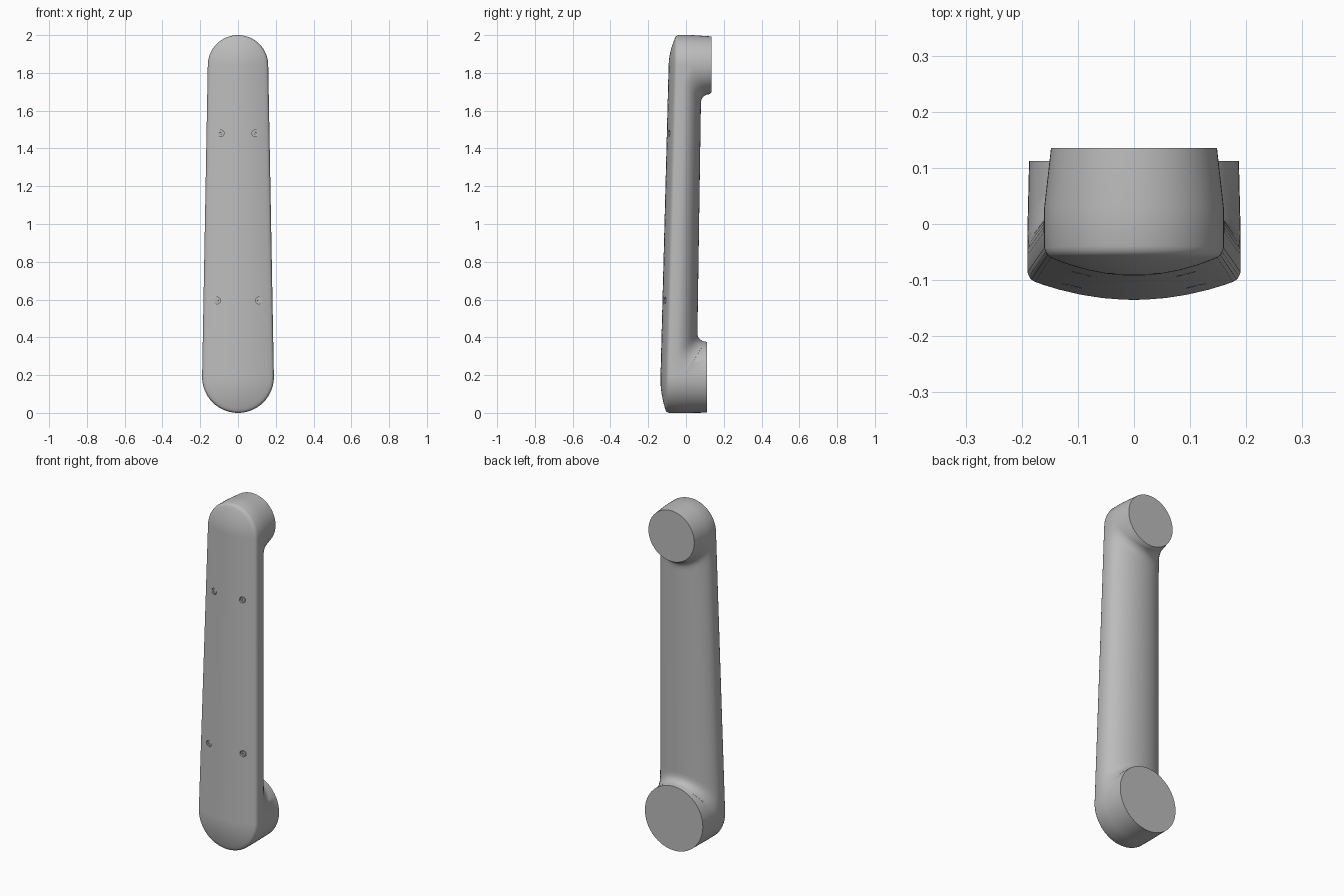
import bpy, bmesh
from math import sin, cos, pi, hypot, sqrt, radians
from mathutils import Matrix, Vector

cube = bpy.data.objects.get("Cube")
if cube:
    bpy.data.objects.remove(cube, do_unlink=True)

grey = bpy.data.materials.new("satin_grey")
grey.use_nodes = True
grey.diffuse_color = (0.5, 0.5, 0.5, 1)
grey.node_tree.nodes["Principled BSDF"].inputs["Base Color"].default_value = (0.5, 0.5, 0.5, 1)

# Joint ends: centre height, outline radius, foot radius, rim centre, rim radius, rim depth, direction to arm
LOW = dict(c=0.19, r=0.19, foot=0.188, rim_c=0.188, rim_r=0.187, rim_y=0.112, way=1)
TOP = dict(c=1.84, r=0.16, foot=0.153, rim_c=1.845, rim_r=0.148, rim_y=0.135, way=-1)
COVE = 0.043
CROWN, ROUND = 0.037, 0.012


def along(z, a, b):
    """Value running linearly from the low joint to the top joint."""
    return a + (b - a) * (z - LOW["c"]) / (TOP["c"] - LOW["c"])


def front(z): return along(z, -0.135, -0.092)
def edge(z): return front(z) + CROWN + ROUND
def back(z): return along(z, 0.057, 0.082)
def width(z): return along(z, LOW["r"], TOP["r"])


def cove(x, z, end):
    """Extra depth of the fillet that runs into a joint boss."""
    d = hypot(x, (z - end["c"]) * end["r"] / end["foot"]) - end["r"]
    d = min(max(d, 0), COVE)
    return COVE - sqrt(COVE ** 2 - (COVE - d) ** 2)


def grid(bm, rows):
    verts = [[bm.verts.new(p) for p in row] for row in rows]
    for a, b in zip(verts, verts[1:]):
        for i in range(len(a) - 1):
            bm.faces.new((a[i], a[i + 1], b[i + 1], b[i]))


def new_object(name, bm):
    mesh = bpy.data.meshes.new(name)
    bm.to_mesh(mesh)
    bm.free()
    mesh.materials.append(grey)
    obj = bpy.data.objects.new(name, mesh)
    bpy.context.collection.objects.link(obj)
    return obj


def activate(obj):
    bpy.ops.object.select_all(action='DESELECT')
    obj.select_set(True)
    bpy.context.view_layer.objects.active = obj


# Rounded back of the arm, as columns running from boss to boss
N, H = 32, 16
angles = [-pi / 2 + pi * i / N for i in range(N + 1)]
half = [0.5 * (i / H) ** 2.5 for i in range(H + 1)]
steps = half + [1 - t for t in reversed(half[:-1])]
rows = []
for t in steps:
    row = []
    for a in angles:
        z0 = LOW["c"] + LOW["foot"] * cos(a)
        z1 = TOP["c"] - TOP["foot"] * cos(a)
        z = z0 + (z1 - z0) * t
        x = width(z) * sin(a)
        start = edge(z) + 0.03
        y = start + (back(z) - start) * cos(a) + cove(x, z, LOW) + cove(x, z, TOP)
        row.append(Vector((x, y, z)))
    rows.append(row)


def arc(c, r, y, sign):
    return [Vector((r * sin(a), y, c + sign * r * cos(a))) for a in angles]


bm = bmesh.new()
rims, outer = [], []
for end, foot in ((LOW, rows[0]), (TOP, rows[-1])):
    inner_rim = arc(end["rim_c"], end["rim_r"], end["rim_y"], end["way"])
    outer_rim = arc(end["rim_c"], end["rim_r"], end["rim_y"], -end["way"])
    foot_arc = arc(end["c"], end["r"], foot[0].y, -end["way"])
    edge_arc = arc(end["c"], end["r"], 0, -end["way"])
    for p in edge_arc:
        p.y = edge(p.z)
    # Boss wall around the outside, and its flat cap
    grid(bm, [outer_rim, foot_arc, edge_arc])
    bm.faces.new([bm.verts.new(p) for p in inner_rim + outer_rim[-2:0:-1]])
    rims.append(inner_rim)
    outer.append(edge_arc)
grid(bm, [rims[0]] + rows + [rims[1]])

# Narrow side walls
sides = []
for k in (0, -1):
    back_line = [row[k] for row in rows]
    side = [Vector((p.x, edge(p.z), p.z)) for p in back_line]
    grid(bm, [back_line, side])
    sides.append(side)

# Crowned front, as shrinking copies of the outline
outline = outer[0] + sides[1][1:] + outer[1][-2::-1] + sides[0][-2::-1]
rings = []
for s in (1, 0.985, 0.965, 0.93, 0.85, 0.7, 0.5, 0.3, 0.12, 0):
    ring = []
    for p in outline:
        mid = min(max(p.z, LOW["c"]), TOP["c"])
        z = mid + (p.z - mid) * s
        lip = ROUND * max(0, (s - 0.93) / 0.07) ** 3
        ring.append(Vector((p.x * s, front(z) + CROWN * s * s + lip, z)))
    rings.append(ring)
grid(bm, rings)
bmesh.ops.remove_doubles(bm, verts=bm.verts, dist=0.00004)
bmesh.ops.recalc_face_normals(bm, faces=bm.faces)
arm = new_object("arm_link", bm)


def disc(bm, x, y, z, radius, depth):
    turn = Matrix.Translation((x, y, z)) @ Matrix.Rotation(pi / 2, 4, 'X')
    bmesh.ops.create_cone(bm, cap_ends=True, segments=24, radius1=radius,
                          radius2=radius, depth=depth, matrix=turn)


# Countersunk screws on the front
cut, heads = bmesh.new(), bmesh.new()
for x, z in ((0.092, 1.48), (0.11, 0.595)):
    y = front(z) + CROWN * (x / width(z)) ** 2
    for side in (-1, 1):
        disc(cut, side * x, y, z, 0.018, 0.02)
        disc(heads, side * x, y + 0.009, z, 0.014, 0.012)
faces = [f for f in heads.faces if f.normal.y < -0.9]
bmesh.ops.inset_individual(heads, faces=faces, thickness=0.008)
bmesh.ops.inset_individual(heads, faces=faces, thickness=0.0005, depth=-0.004)
screws = new_object("screw_heads", heads)

cutter = new_object("screw_hole_cutter", cut)
activate(arm)
holes = arm.modifiers.new("screw_holes", 'BOOLEAN')
holes.operation = 'DIFFERENCE'
holes.solver = 'EXACT'
holes.object = cutter
bpy.ops.object.modifier_apply(modifier=holes.name)
bpy.data.objects.remove(cutter, do_unlink=True)

for obj, angle in ((arm, 42), (screws, 30)):
    activate(obj)
    bpy.ops.object.shade_smooth_by_angle(angle=radians(angle))
